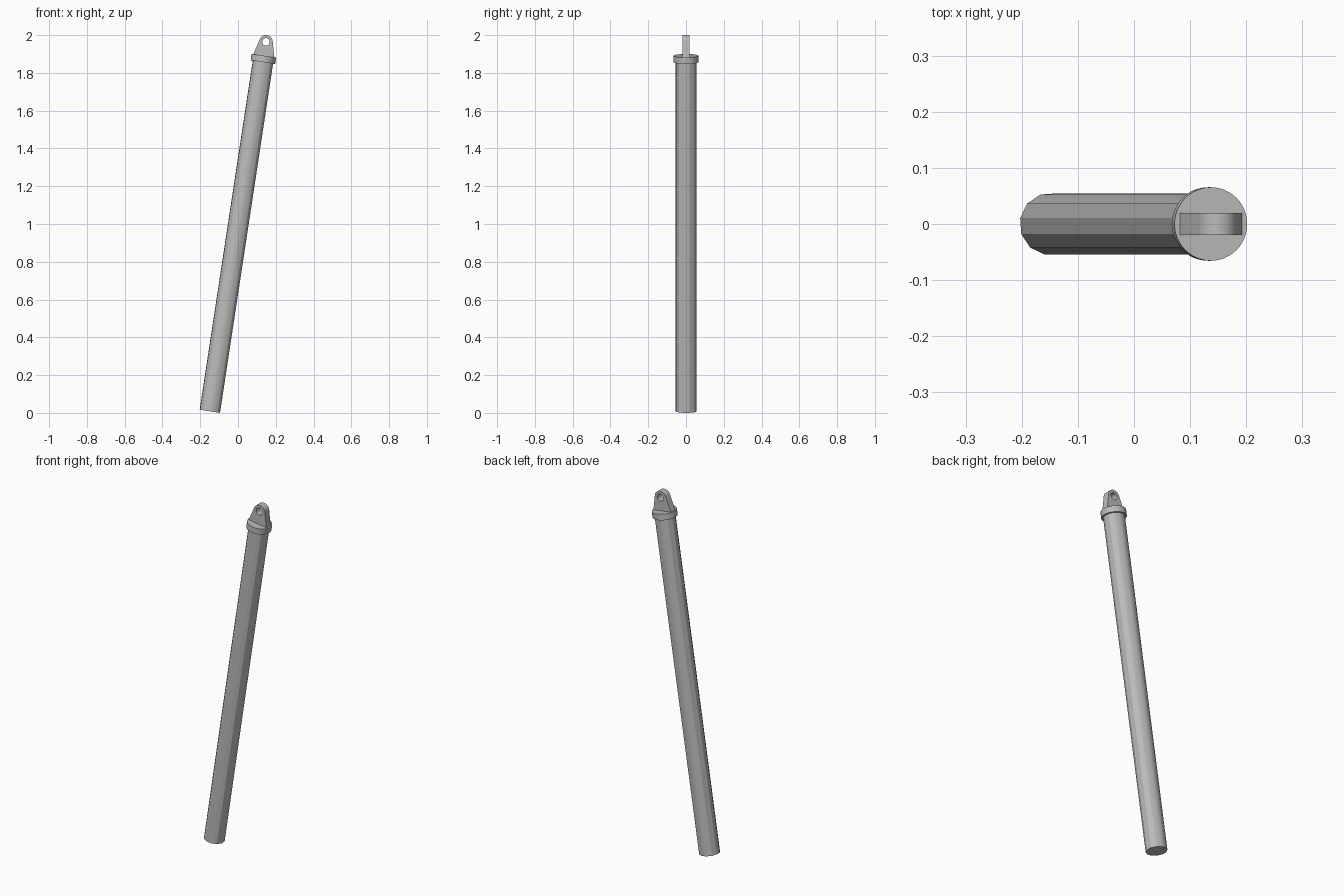
import bpy, bmesh
from math import radians, sin, cos, atan2, acos, hypot, pi
from mathutils import Matrix, Vector

cube = bpy.data.objects.get("Cube")
if cube:
    bpy.data.objects.remove(cube)

TILT = radians(8.64)
LENGTH = 1.904          # foot to collar top, along the leaning axis
COLLAR = 0.034
TUBE_R = 0.0555
FRAME = Matrix.Translation((-0.149, 0, 0.0083)) @ Matrix.Rotation(TILT, 4, 'Y')

grey = bpy.data.materials.new("grey metal")
grey.use_nodes = True
grey.diffuse_color = (0.5, 0.5, 0.5, 1)
grey.node_tree.nodes["Principled BSDF"].inputs["Base Color"].default_value = (0.5, 0.5, 0.5, 1)


def finish(name, bm):
    """Turn a bmesh built along the axis into a leaning, shaded object."""
    bmesh.ops.recalc_face_normals(bm, faces=bm.faces)
    mesh = bpy.data.meshes.new(name)
    bm.to_mesh(mesh)
    bm.free()
    mesh.materials.append(grey)
    obj = bpy.data.objects.new(name, mesh)
    bpy.context.collection.objects.link(obj)
    obj.matrix_world = FRAME
    bpy.ops.object.select_all(action='DESELECT')
    obj.select_set(True)
    bpy.context.view_layer.objects.active = obj
    bpy.ops.object.shade_smooth_by_angle(angle=radians(35))
    return obj


def cylinder(name, sides, radius, low, high, phase=0.0):
    bm = bmesh.new()
    place = Matrix.Translation((0, 0, (low + high) / 2)) @ Matrix.Rotation(phase, 4, 'Z')
    bmesh.ops.create_cone(bm, cap_ends=True, segments=sides, radius1=radius,
                          radius2=radius, depth=high - low, matrix=place)
    return finish(name, bm)


# Twelve-sided tube, with crisp edges on the sides facing along x
tube = cylinder("tube", 12, TUBE_R, 0, LENGTH - COLLAR, radians(19))
for edge in tube.data.edges:
    a, b = (tube.data.vertices[i].co for i in edge.vertices)
    if abs(a.z - b.z) > 1 and abs(a.x) > TUBE_R * 0.5:
        edge.use_edge_sharp = True

# Round collar at the top
cylinder("collar", 48, 0.0655, LENGTH - COLLAR, LENGTH)

# Lug: sides tangent to a rounded top, pierced by a round hole
half, rise, round_r, hole_r, thick = 0.056, 0.0745, 0.0355, 0.02, 0.039
start = atan2(-rise, half) + acos(round_r / hypot(half, rise))
steps = 20
arc = [start + (pi - 2 * start) * i / steps for i in range(steps + 1)]
outline = [(half, 0)]
outline += [(round_r * cos(t), rise + round_r * sin(t)) for t in arc]
outline += [(-half, 0)]
hole = [(hole_r * cos(2 * pi * i / 24), rise + hole_r * sin(2 * pi * i / 24)) for i in range(24)]

bm = bmesh.new()
edges = []
for loop in (outline, hole):
    verts = [bm.verts.new((x, -thick / 2, LENGTH + z)) for x, z in loop]
    edges += [bm.edges.new((v, verts[i - 1])) for i, v in enumerate(verts)]
bmesh.ops.triangle_fill(bm, edges=edges, use_beauty=True, normal=Vector((0, -1, 0)))
result = bmesh.ops.extrude_face_region(bm, geom=bm.faces[:], use_keep_orig=True)
moved = [g for g in result["geom"] if isinstance(g, bmesh.types.BMVert)]
bmesh.ops.translate(bm, verts=moved, vec=(0, thick, 0))
finish("lug", bm)
